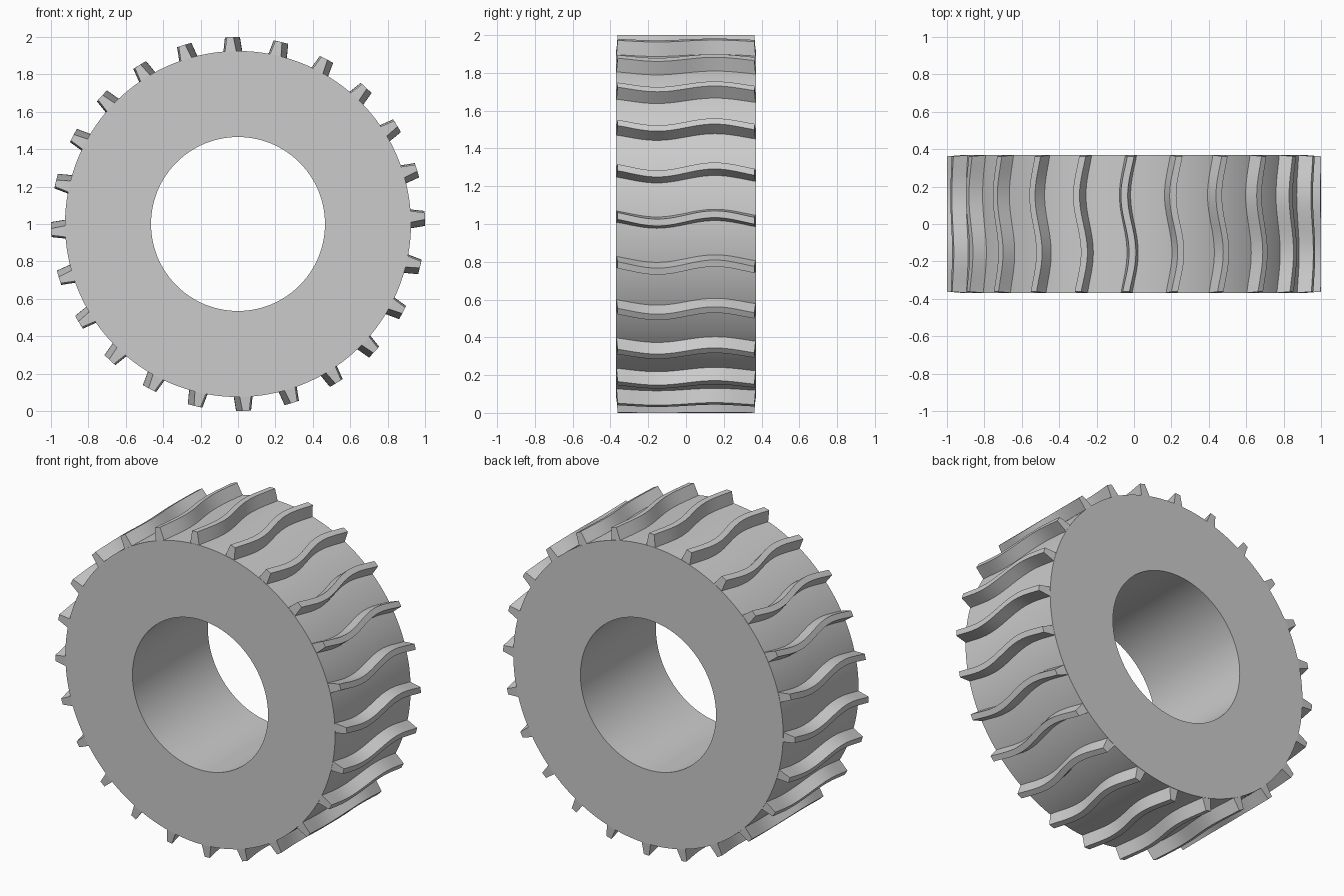
import bpy, bmesh, math
from mathutils import Matrix, Vector

cube = bpy.data.objects.get("Cube")
if cube:
    bpy.data.objects.remove(cube, do_unlink=True)

HALF_WIDTH = 0.37
OUTER, INNER, TIP = 0.925, 0.465, 1.0
LUGS = 24
CENTRE = Matrix.Translation((0, 0, 1))

rubber = bpy.data.materials.new("grey rubber")
rubber.use_nodes = True
grey = (0.6, 0.6, 0.6, 1)
rubber.diffuse_color = grey
rubber.node_tree.nodes["Principled BSDF"].inputs["Base Color"].default_value = grey


def finish(name, bm):
    """Turn a bmesh into a smooth-shaded object with sharp edges kept."""
    bmesh.ops.recalc_face_normals(bm, faces=bm.faces)
    bm.transform(CENTRE)
    mesh = bpy.data.meshes.new(name)
    bm.to_mesh(mesh)
    bm.free()
    mesh.materials.append(rubber)
    obj = bpy.data.objects.new(name, mesh)
    bpy.context.collection.objects.link(obj)
    bpy.ops.object.select_all(action="DESELECT")
    obj.select_set(True)
    bpy.context.view_layer.objects.active = obj
    bpy.ops.object.shade_smooth_by_angle(angle=math.radians(30))
    return obj


def polar(radius, angle, y):
    return Vector((radius * math.cos(angle), y, radius * math.sin(angle)))


# Tyre body: a rectangular section swept round the axle
def build_body(segments=144):
    bm = bmesh.new()
    section = [(INNER, -1), (OUTER, -1), (OUTER, 1), (INNER, 1)]
    rings = []
    for i in range(segments):
        a = math.tau * i / segments
        rings.append([bm.verts.new(polar(r, a, s * HALF_WIDTH)) for r, s in section])
    for i, ring in enumerate(rings):
        after = rings[(i + 1) % segments]
        for j in range(4):
            k = (j + 1) % 4
            bm.faces.new((ring[j], ring[k], after[k], after[j]))
    return finish("tyre_body", bm)


# Tread lugs: tapered bars that wave across the tread
def add_lug(bm, turn, steps=24):
    # radius, half thickness, half length of each corner of the section
    section = [(0.9, -0.034, HALF_WIDTH), (TIP, -0.018, 0.362),
               (TIP, 0.018, 0.362), (0.9, 0.034, HALF_WIDTH)]
    rows = []
    for i in range(steps + 1):
        t = 2 * i / steps - 1
        wave = 0.03 + 0.022 * math.sin(math.tau * t * HALF_WIDTH / 0.62)
        rows.append([bm.verts.new(polar(r, turn + wave + half / r, t * length))
                     for r, half, length in section])
    for a, b in zip(rows, rows[1:]):
        for j in range(4):
            k = (j + 1) % 4
            bm.faces.new((a[j], a[k], b[k], b[j]))
    bm.faces.new(rows[0])
    bm.faces.new(rows[-1])


build_body()
tread = bmesh.new()
for n in range(LUGS):
    add_lug(tread, math.tau * n / LUGS)
finish("tread_lugs", tread)
